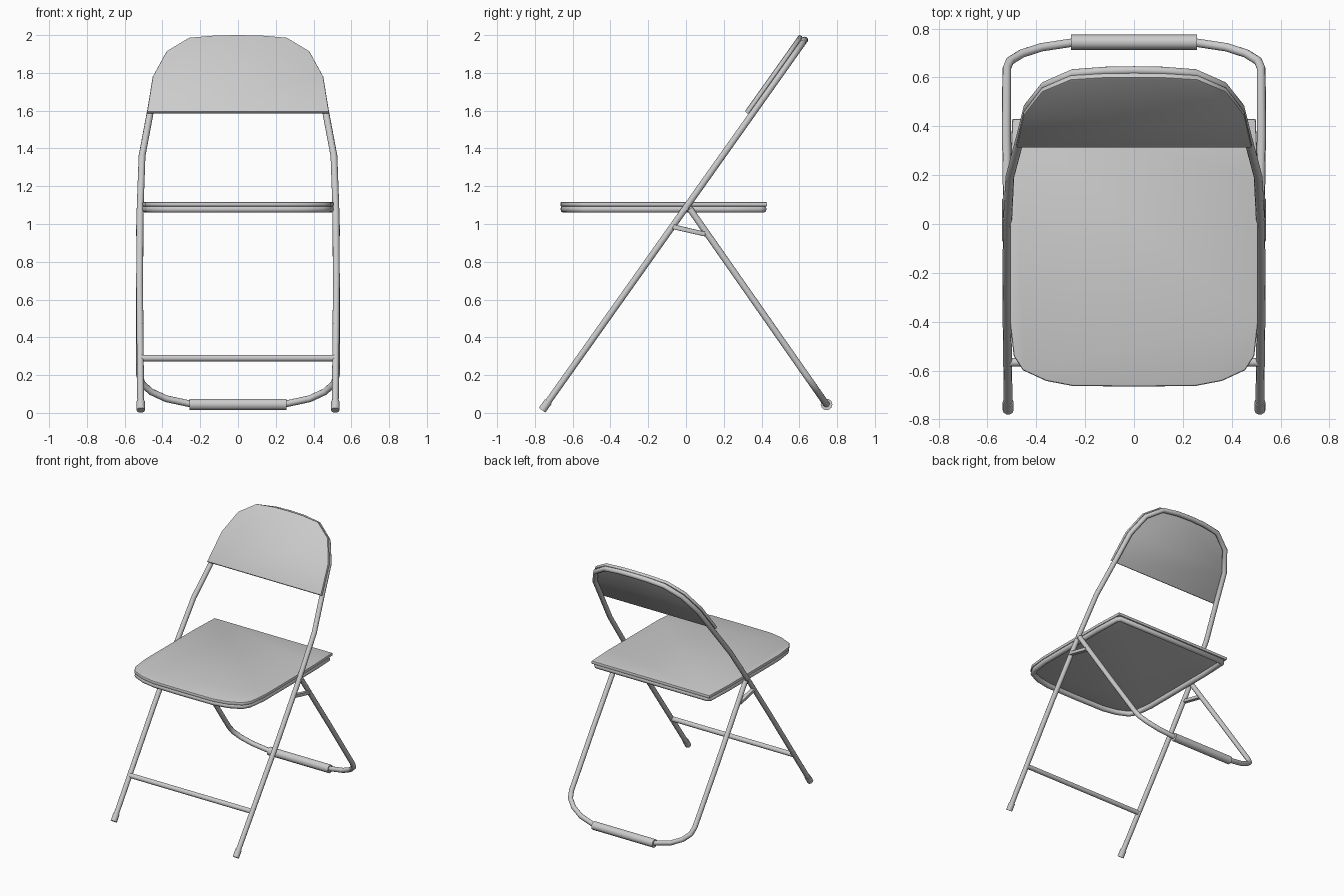
import bpy, bmesh, math
from mathutils import Vector

if "Cube" in bpy.data.objects:
    bpy.data.objects.remove(bpy.data.objects["Cube"])

SLOPE = 1.41                                   # rise of the front frame
LEN = math.hypot(1, SLOPE)
R = 0.018                                      # tube radius


def lean(x, z, off=0.0):
    """Point on the leaning plane of the front frame, pushed forward by off."""
    return Vector((x, (z - 1.088) / SLOPE - off * SLOPE / LEN, z + off / LEN))


def rear(x, z):
    """Point on the plane of the rear leg."""
    return Vector((x, 0.744 - (z - 0.045) / 1.43, z))


def mirrored(half):
    """Half outline from the +x end to the middle, continued on -x."""
    return half + [(-x, v) for x, v in reversed(half) if x > 0]


def tube(name, pts, r=R, cyclic=False):
    cu = bpy.data.curves.new(name, 'CURVE')
    cu.dimensions = '3D'
    cu.bevel_depth = r
    cu.bevel_resolution = 3
    cu.use_fill_caps = True
    sp = cu.splines.new('POLY')
    sp.points.add(len(pts) - 1)
    for p, co in zip(sp.points, pts):
        p.co = (*co, 1)
    sp.use_cyclic_u = cyclic
    sp.use_smooth = True
    ob = bpy.data.objects.new(name, cu)
    bpy.context.collection.objects.link(ob)
    return ob


def slab(name, low, high, bevel):
    """Solid between two matching outlines, with rounded rims."""
    bm = bmesh.new()
    a = [bm.verts.new(p) for p in low]
    b = [bm.verts.new(p) for p in high]
    caps = [bm.faces.new(a[::-1]), bm.faces.new(b)]
    n = len(a)
    for i in range(n):
        j = (i + 1) % n
        bm.faces.new((a[i], a[j], b[j], b[i]))
    bmesh.ops.recalc_face_normals(bm, faces=bm.faces)
    rims = list({e for f in caps for e in f.edges})
    bmesh.ops.bevel(bm, geom=rims, offset=bevel, segments=2,
                    profile=0.5, affect='EDGES')
    me = bpy.data.meshes.new(name)
    bm.to_mesh(me)
    bm.free()
    ob = bpy.data.objects.new(name, me)
    bpy.context.collection.objects.link(ob)
    bpy.ops.object.select_all(action='DESELECT')
    ob.select_set(True)
    bpy.context.view_layer.objects.active = ob
    bpy.ops.object.shade_smooth_by_angle(angle=math.radians(35))
    return ob


# Front frame: one tube from foot to foot over the backrest
frame = mirrored([(0.515, 0.03), (0.521, 0.7), (0.518, 1.088), (0.508, 1.36),
                  (0.463, 1.6), (0.435, 1.76), (0.365, 1.885), (0.25, 1.957),
                  (0.12, 1.971), (0, 1.974)])
tube("front_frame", [lean(x, z) for x, z in frame])

# Backrest panel in front of the tube
back = mirrored([(0.482, 1.572), (0.452, 1.76), (0.378, 1.895), (0.26, 1.966),
                 (0.12, 1.978), (0, 1.98)])
slab("backrest", [lean(x, z, 0.015) for x, z in back],
     [lean(x, z, 0.040) for x, z in back], 0.008)

# Rear leg: U-shaped tube with a sleeve on the floor bar
leg = mirrored([(0.517, 1.08), (0.522, 0.6), (0.521, 0.20), (0.508, 0.155),
                (0.46, 0.112), (0.38, 0.075), (0.255, 0.048), (0, 0.045)])
tube("rear_leg", [rear(x, z) for x, z in leg])
tube("rear_foot_sleeve", [rear(0.257, 0.045), rear(-0.257, 0.045)], 0.031)

# Crossbar between the front legs
tube("front_crossbar", [lean(0.51, 0.29), lean(-0.51, 0.29)])

# Seat panel
seat = mirrored([(0.498, 0.43), (0.508, 0.2), (0.508, -0.4), (0.492, -0.54),
                 (0.455, -0.598), (0.36, -0.642), (0.25, -0.663), (0, -0.665)])
slab("seat", [(x, y, 1.092) for x, y in seat],
     [(x, y, 1.117) for x, y in seat], 0.008)

# Tube rim under the seat
rim = mirrored([(0.465, 0.408), (0.481, 0.39), (0.488, 0.2), (0.488, -0.4),
                (0.472, -0.53), (0.44, -0.583), (0.355, -0.622),
                (0.25, -0.642), (0, -0.645)])
tube("seat_rim", [(x, y, 1.079) for x, y in rim], 0.02, True)

for side, name in ((1, "right"), (-1, "left")):
    # Front foot cap
    tube("front_foot_" + name,
         [lean(side * 0.515, 0.014), lean(side * 0.515, 0.06)], 0.0225)
    # Folding brace between front frame and rear leg
    prof = [(-0.072, 0.973), (0.10, 0.934), (0.105, 0.958), (-0.066, 0.998)]
    slab("brace_" + name, [(side * 0.510, y, z) for y, z in prof],
         [(side * 0.540, y, z) for y, z in prof], 0.005)
    # Pivot pin joining seat, frame and rear leg
    tube("pivot_" + name, [(side * 0.48, 0, 1.082), (side * 0.535, 0, 1.082)],
         0.012)
